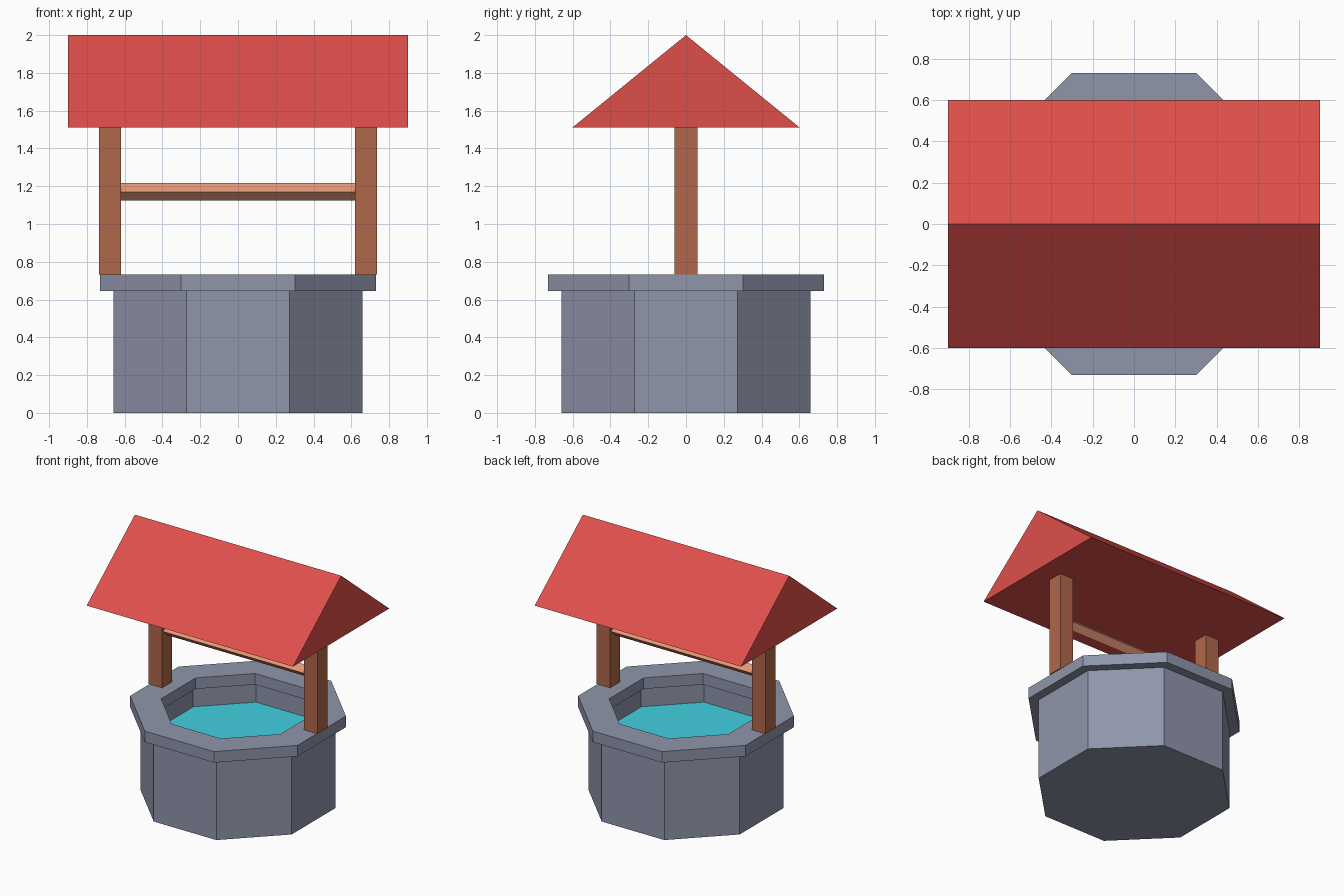
import bpy, bmesh, math

if "Cube" in bpy.data.objects:
    bpy.data.objects.remove(bpy.data.objects["Cube"])


def material(name, rgb):
    """Flat material from sRGB 0-255 values."""
    m = bpy.data.materials.new(name)
    lin = [((c / 255 + 0.055) / 1.055) ** 2.4 for c in rgb]
    m.diffuse_color = (*lin, 1)
    m.use_nodes = True
    m.node_tree.nodes["Principled BSDF"].inputs["Base Color"].default_value = m.diffuse_color
    return m


STONE = material("grey stone", (144, 150, 171))
ROOF = material("red roof", (222, 79, 74))
WOOD = material("brown wood", (176, 103, 74))
ROD = material("light wood", (236, 153, 120))
WATER = material("turquoise water", (67, 208, 224))


def build(name, verts, faces, mat):
    mesh = bpy.data.meshes.new(name)
    mesh.from_pydata(verts, [], faces)
    bm = bmesh.new()
    bm.from_mesh(mesh)
    bmesh.ops.recalc_face_normals(bm, faces=bm.faces)
    bm.to_mesh(mesh)
    bm.free()
    mesh.materials.append(mat)
    obj = bpy.data.objects.new(name, mesh)
    bpy.context.collection.objects.link(obj)
    return obj


def octagon(apothem, z):
    """Octagon with flat sides facing the axes."""
    r = apothem / math.cos(math.pi / 8)
    angles = [math.pi / 8 + i * math.pi / 4 for i in range(8)]
    return [(r * math.cos(a), r * math.sin(a), z) for a in angles]


def octagon_loft(name, rings, mat, closed):
    """Bridge (apothem, z) rings; closed joins last to first, else cap the ends."""
    verts = [v for ring in rings for v in octagon(*ring)]
    n = len(rings)
    faces = []
    for k in range(n if closed else n - 1):
        a, b = k * 8, (k + 1) % n * 8
        for i in range(8):
            j = (i + 1) % 8
            faces.append((a + i, a + j, b + j, b + i))
    if not closed:
        faces += [tuple(range(8)), tuple(range((n - 1) * 8, n * 8))]
    return build(name, verts, faces, mat)


def x_prism(name, profile, x0, x1, mat):
    """Extrude a (y, z) profile along x."""
    n = len(profile)
    verts = [(x, y, z) for x in (x0, x1) for y, z in profile]
    faces = [(i, (i + 1) % n, n + (i + 1) % n, n + i) for i in range(n)]
    faces += [tuple(range(n)), tuple(range(n, 2 * n))]
    return build(name, verts, faces, mat)


# Stone basin with a solid floor, and the overhanging rim
octagon_loft("well_wall", [(0.66, 0), (0.66, 0.645), (0.55, 0.645), (0.55, 0.48)], STONE, False)
octagon_loft("well_rim", [(0.73, 0.645), (0.73, 0.732), (0.52, 0.732), (0.52, 0.645)], STONE, True)

# Water surface
build("water", octagon(0.549, 0.492), [tuple(range(8))], WATER)

# Posts on both sides
for side, name in ((-1, "left_post"), (1, "right_post")):
    x_prism(name, [(-0.06, 0.732), (0.06, 0.732), (0.06, 1.512), (-0.06, 1.512)],
            side * 0.62, side * 0.737, WOOD)

# Square crossbar turned on its edge
x_prism("crossbar", [(0, 1.125), (0.046, 1.17), (0, 1.216), (-0.046, 1.17)], -0.62, 0.62, ROD)

# Gabled roof
x_prism("roof", [(-0.6, 1.512), (0.6, 1.512), (0, 2.0)], -0.9, 0.9, ROOF)
